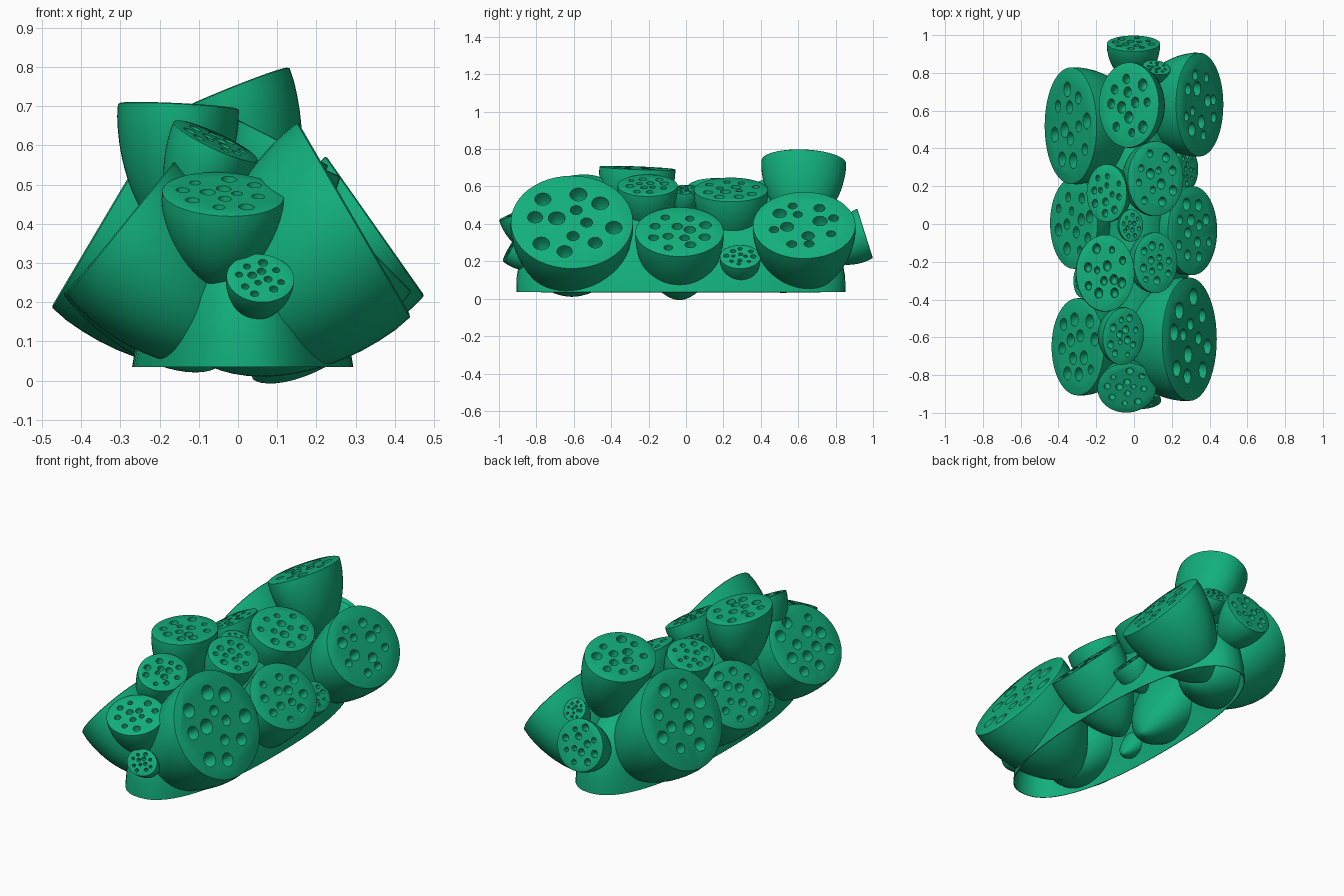
import bpy
import bmesh
import math
import random
from mathutils import Vector, Matrix

random.seed(4)
if "Cube" in bpy.data.objects:
    bpy.data.objects.remove(bpy.data.objects["Cube"], do_unlink=True)

green = bpy.data.materials.new("pod_green")
green.use_nodes = True
COLOUR = (0.006, 0.43, 0.2, 1)
green.diffuse_color = COLOUR
green.node_tree.nodes["Principled BSDF"].inputs["Base Color"].default_value = COLOUR


def make_object(name, bm):
    mesh = bpy.data.meshes.new(name)
    bmesh.ops.recalc_face_normals(bm, faces=bm.faces)
    bm.to_mesh(mesh)
    bm.free()
    mesh.materials.append(green)
    obj = bpy.data.objects.new(name, mesh)
    bpy.context.collection.objects.link(obj)
    return obj


def select(obj):
    bpy.ops.object.select_all(action="DESELECT")
    obj.select_set(True)
    bpy.context.view_layer.objects.active = obj


def loft(bm, rings, tip):
    """Bridge rings of points and close the last one onto a tip."""
    loops = [[bm.verts.new(p) for p in ring] for ring in rings]
    n = len(loops[0])
    for a, b in zip(loops, loops[1:]):
        for i in range(n):
            j = (i + 1) % n
            bm.faces.new((a[i], a[j], b[j], b[i]))
    top = bm.verts.new(tip)
    for i in range(n):
        bm.faces.new((loops[-1][i], loops[-1][(i + 1) % n], top))
    return loops


def circle(r, z, n=48):
    return [(r * math.cos(i * math.tau / n), r * math.sin(i * math.tau / n), z) for i in range(n)]


def seed_holes():
    """Cutter for the scattered round pits in a pod face of radius one."""
    bm = bmesh.new()
    turn = random.random() * math.tau
    rings = ((4, 0.27), (8, 0.63))
    for count, dist in rings:
        for i in range(count):
            a = turn + math.tau * (i + random.uniform(-0.15, 0.15)) / count
            d = dist + random.uniform(-0.07, 0.07)
            r = random.uniform(0.09, 0.145)
            place = Matrix.Translation((d * math.cos(a), d * math.sin(a), 0.02))
            bmesh.ops.create_uvsphere(bm, u_segments=14, v_segments=10, radius=1,
                                      matrix=place @ Matrix.Diagonal((r, r, 0.28, 1)))
    return make_object("hole_cutter", bm)


def pod(name, centre, normal, wide, narrow, depth=1.7):
    """Rounded cup with a flat pitted face; wide runs along the level axis."""
    n = Vector(normal).normalized()
    level = Vector((0, 1, 0)) if abs(n.x) > abs(n.y) else Vector((1, 0, 0))
    u = (level - n * level.dot(n)).normalized()
    v = n.cross(u)
    # The cup hangs a little steeper than its face
    axis = n + 0.2 * (Vector((0, 0, 1)) - n * n.z)
    frame = Matrix((u * wide, v * narrow, axis * wide)).transposed().to_4x4()
    frame.translation = Vector(centre)

    bm = bmesh.new()
    rings = [circle(0.965, 0), circle(0.99, -0.012)]
    steps = 16
    for i in range(1, steps):
        t = 0.5 * math.pi * i / steps
        rings.append(circle(math.cos(t) ** 1.35, -depth * math.sin(t)))
    loops = loft(bm, rings, (0, 0, -depth))
    bm.faces.new(loops[0])
    obj = make_object(name, bm)

    cutter = seed_holes()
    mod = obj.modifiers.new("holes", "BOOLEAN")
    mod.operation = "DIFFERENCE"
    mod.solver = "EXACT"
    mod.object = cutter
    select(obj)
    bpy.ops.object.modifier_apply(modifier="holes")
    bpy.data.objects.remove(cutter, do_unlink=True)

    obj.data.transform(frame)
    bpy.ops.object.shade_smooth_by_angle(angle=math.radians(35))


# Hollow oblong mound that carries the pods, steep at both ends, open underneath
def mound_ring(scale, z, n=64):
    ring = []
    for i in range(n):
        c, s = math.cos(i * math.tau / n), math.sin(i * math.tau / n)
        x = math.copysign(abs(c) ** 0.85, c) * 0.282 * scale
        y = math.copysign(abs(s) ** 0.85, s) * 0.88 * (1 - (1 - scale) ** 2)
        ring.append((0.012 + x, -0.027 + y, z))
    return ring


bm = bmesh.new()
profile = [(1, 0.035), (0.95, 0.12), (0.85, 0.22), (0.72, 0.31), (0.55, 0.39), (0.34, 0.45), (0.12, 0.48)]
loft(bm, [mound_ring(s, z) for s, z in profile], (0.012, -0.027, 0.485))
base = make_object("base_mound", bm)
shell = base.modifiers.new("thickness", "SOLIDIFY")
shell.thickness = 0.004
select(base)
bpy.ops.object.modifier_apply(modifier="thickness")
bpy.ops.object.shade_smooth_by_angle(angle=math.radians(40))

# Large pods along the left flank (+x)
pod("left_front_pod", (0.297, -0.61, 0.412), (0.86, 0, 0.5), 0.33, 0.29, 1.6)
pod("left_middle_pod", (0.312, -0.035, 0.36), (0.71, 0, 0.7), 0.238, 0.187, 1.87)
pod("left_back_pod", (0.35, 0.632, 0.395), (0.818, 0, 0.576), 0.277, 0.22)
pod("left_small_pod", (0.285, 0.29, 0.225), (0.75, 0, 0.66), 0.11, 0.085)

# Large pods along the right flank (-x)
pod("right_front_pod", (-0.3, -0.65, 0.39), (-0.777, 0, 0.63), 0.26, 0.222)
pod("right_middle_pod", (-0.32, 0.005, 0.36), (-0.74, 0, 0.67), 0.245, 0.19)
pod("right_back_pod", (-0.338, 0.52, 0.42), (-0.86, 0, 0.51), 0.312, 0.273, 1.65)
pod("right_small_pod", (-0.28, -0.3, 0.2), (-0.8, 0, 0.6), 0.09, 0.07)

# Upright pods along the crest
pod("crest_back_pod", (-0.028, 0.63, 0.735), (-0.376, 0.04, 0.926), 0.228, 0.173)
pod("crest_left_back_pod", (0.115, 0.24, 0.585), (0.4, 0, 0.916), 0.2, 0.162)
pod("crest_right_back_pod", (-0.145, 0.163, 0.6), (-0.4, 0, 0.916), 0.155, 0.117)
pod("crest_small_pod", (-0.015, -0.008, 0.585), (0.35, 0, 0.94), 0.086, 0.068)
pod("crest_right_front_pod", (-0.152, -0.26, 0.7), (0.05, 0.04, 1), 0.205, 0.156)
pod("crest_left_front_pod", (0.115, -0.205, 0.607), (0.45, 0, 0.89), 0.162, 0.13)
pod("crest_front_pod", (-0.056, -0.595, 0.612), (0.42, -0.13, 0.9), 0.155, 0.12)

# Pods on the two ends
pod("front_end_pod", (-0.038, -0.868, 0.477), (0.05, -0.39, 0.92), 0.157, 0.144, 1.6)
pod("front_small_pod", (0.057, -0.945, 0.262), (0.1, -0.87, 0.49), 0.0875, 0.071)
pod("back_end_pod", (-0.003, 0.957, 0.35), (0, 0.95, 0.3), 0.142, 0.14)
pod("back_small_pod", (0.12, 0.83, 0.47), (0.2, 0.8, 0.56), 0.075, 0.065)
